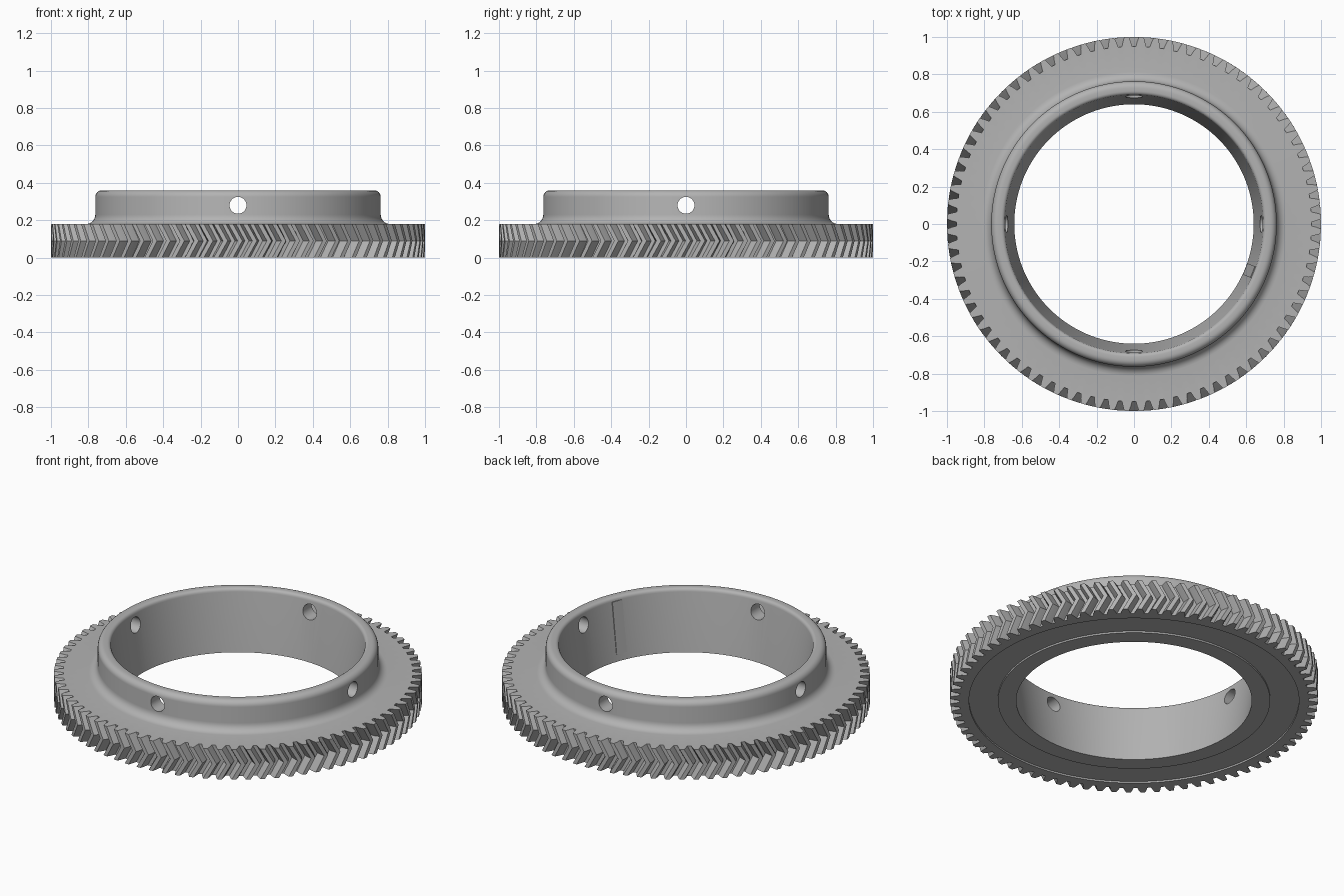
import bpy, bmesh, math
from mathutils import Matrix

cube = bpy.data.objects.get("Cube")
if cube:
    bpy.data.objects.remove(cube, do_unlink=True)

TEETH = 80
PITCH = math.tau / TEETH
HEIGHT = 0.18      # toothed rim height
TWIST = 0.05       # herringbone lead at mid height
TOP = 0.36         # collar height

steel = bpy.data.materials.new("grey_steel")
steel.use_nodes = True
grey = (0.45, 0.45, 0.45, 1)
steel.diffuse_color = grey
steel.node_tree.nodes["Principled BSDF"].inputs["Base Color"].default_value = grey


def make_object(name, bm):
    bmesh.ops.recalc_face_normals(bm, faces=bm.faces)
    mesh = bpy.data.meshes.new(name)
    bm.to_mesh(mesh)
    bm.free()
    mesh.materials.append(steel)
    obj = bpy.data.objects.new(name, mesh)
    bpy.context.collection.objects.link(obj)
    return obj


def arc(cx, cz, r, start, end, steps=6):
    angles = [math.radians(start + (end - start) * i / steps) for i in range(steps + 1)]
    return [(cx + r * math.cos(a), cz + r * math.sin(a)) for a in angles]


# Cross-section from conical bore, over the collar, down to the flat web
section = [(0.64, 0)]
section += arc(0.71, TOP - 0.02, 0.02, 180, 90, 4)
section += arc(0.728, TOP - 0.035, 0.035, 90, 0)
section += arc(0.813, HEIGHT + 0.05, 0.05, 180, 270)
# Shallow annular recess underneath
underside = [(0.897, 0), (0.897, 0.01), (0.74, 0.01), (0.74, 0)]

# Tooth outline: fraction of the pitch and radius
flank = [(0.36, 0.95), (0.27, 0.976), (0.16, 1.0)]
tooth = [(-f, r) for f, r in flank] + [(f, r) for f, r in reversed(flank)]

# Gear body: one column of points per outline point, joined all round
bm = bmesh.new()
columns = []
for i in range(TEETH):
    for frac, tip in tooth:
        angle = (i + 0.5 + frac) * PITCH
        points = [(r, z, 0) for r, z in section]
        points += [(tip, HEIGHT, 0), (tip, HEIGHT / 2, TWIST), (tip, 0, 0)]
        points += [(r, z, 0) for r, z in underside]
        columns.append([bm.verts.new((r * math.cos(angle + t), r * math.sin(angle + t), z))
                        for r, z, t in points])
for i, col in enumerate(columns):
    nxt = columns[(i + 1) % len(columns)]
    for j in range(len(col)):
        k = (j + 1) % len(col)
        bm.faces.new((col[j], nxt[j], nxt[k], col[k]))
gear = make_object("herringbone_gear", bm)

# Four radial screw holes through the collar
bm = bmesh.new()
for turn in (0, math.pi / 2):
    place = (Matrix.Translation((0, 0, 0.28)) @ Matrix.Rotation(turn, 4, 'Z')
             @ Matrix.Rotation(math.pi / 2, 4, 'Y'))
    for side in (-1, 1):
        bmesh.ops.create_cone(bm, cap_ends=True, segments=40, radius1=0.045, radius2=0.045,
                              depth=0.4, matrix=place @ Matrix.Translation((0, 0, side * 0.7)))
cutter = make_object("hole_cutter", bm)
cutter.hide_render = True
mod = gear.modifiers.new("holes", 'BOOLEAN')
mod.object = cutter
mod.solver = 'EXACT'
bpy.context.view_layer.objects.active = gear
bpy.ops.object.modifier_apply(modifier=mod.name)
bpy.data.objects.remove(cutter, do_unlink=True)

# Thin key plate lying on the sloping bore
bm = bmesh.new()
lean = math.atan2(0.05, TOP - 0.02)
place = (Matrix.Rotation(math.radians(-22), 4, 'Z') @ Matrix.Translation((0.667, 0, 0.19))
         @ Matrix.Rotation(lean, 4, 'Y') @ Matrix.Diagonal((0.009, 0.065, 0.3, 1)))
bmesh.ops.create_cube(bm, size=1, matrix=place)
plate = make_object("bore_key_plate", bm)

for obj in (gear, plate):
    bpy.ops.object.select_all(action='DESELECT')
    obj.select_set(True)
    bpy.context.view_layer.objects.active = obj
    bpy.ops.object.shade_smooth_by_angle(angle=math.radians(30))
